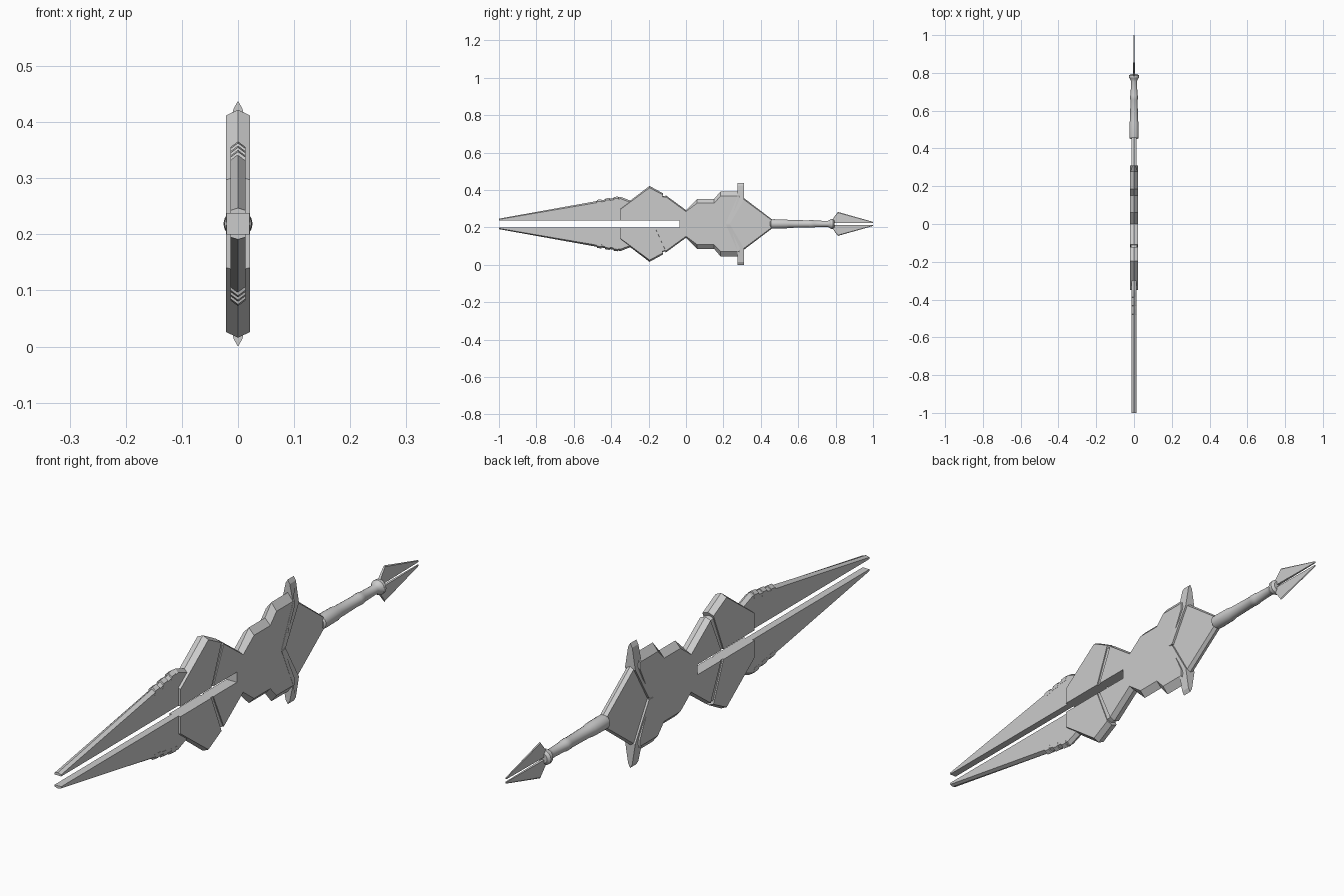
import bpy, bmesh
from math import sin, cos, pi

if "Cube" in bpy.data.objects:
    bpy.data.objects.remove(bpy.data.objects["Cube"])

CZ = 0.219  # height of the long axis


def make(name, bm):
    bmesh.ops.recalc_face_normals(bm, faces=bm.faces)
    me = bpy.data.meshes.new(name)
    bm.to_mesh(me)
    bm.free()
    ob = bpy.data.objects.new(name, me)
    ob.location = (0, 0, CZ)
    bpy.context.collection.objects.link(ob)
    return ob


def plate(name, pts, t, full=False):
    """Flat plate with a ridged rim. pts: (y, w, ridge[, half thickness]);
    half outlines are mirrored in z, full ones are closed across the axis."""
    pts = [p if len(p) == 4 else (*p, t) for p in pts]
    if full:
        pts = pts + [(y, -w, -r, h) for y, w, r, h in reversed(pts) if w > 0]
    bm = bmesh.new()
    left = [bm.verts.new((-h, y, w)) for y, w, r, h in pts]
    mid = [bm.verts.new((0, y, w + r)) for y, w, r, h in pts]
    right = [bm.verts.new((h, y, w)) for y, w, r, h in pts]
    bm.faces.new(left)
    bm.faces.new(right)
    n = len(pts)
    for i in range(n):
        j = (i + 1) % n
        bm.faces.new((left[i], left[j], mid[j], mid[i]))
        bm.faces.new((mid[i], mid[j], right[j], right[i]))
    ob = make(name, bm)
    if not full:
        m = ob.modifiers.new("mirror", 'MIRROR')
        m.use_axis = (False, False, True)
    return ob


def lathe(name, prof, n=16):
    bm = bmesh.new()
    rings = [[bm.verts.new((r * cos(2 * pi * k / n), y, r * sin(2 * pi * k / n)))
              for k in range(n)] for y, r in prof]
    for a, b in zip(rings, rings[1:]):
        for k in range(n):
            j = (k + 1) % n
            bm.faces.new((a[k], a[j], b[j], b[k]))
    bm.faces.new(rings[0])
    bm.faces.new(rings[-1])
    ob = make(name, bm)
    bpy.context.view_layer.objects.active = ob
    ob.select_set(True)
    bpy.ops.object.shade_smooth_by_angle()
    ob.select_set(False)
    return ob


# Twin blades with a gap between them
plate("blades", [(-1, .018, 0), (-1, .024, .004), (-.35, .135, .010),
                 (-.28, .108, .010), (-.28, .018, 0)], .013)

# Small raised teeth on the blade edges
for i, y in enumerate((-.465, -.420, -.375)):
    def edge(v):
        return .135 + (v + .35) * .171
    plate(f"blade_tooth_{i + 1}", [
        (y - .017, edge(y - .017) - .010, 0), (y - .011, edge(y) + .003, .010),
        (y + .012, edge(y) + .006, .010), (y + .016, edge(y) - .010, 0)], .0135)

# Front guard plates
plate("front_guard", [(-.35, .018, 0), (-.35, .078, .007), (-.195, .193, .010),
                      (-.122, .155, .008), (-.178, .018, 0)], .0215)

# Thin strip showing in the groove between guard and body
plate("guard_joint", [(-.20, .018, 0), (-.14, .148, .005),
                      (-.10, .140, .005), (-.14, .018, 0)], .017)

# Main body, forked around the gap
plate("main_body", [(-.035, .018, 0), (-.166, .018, 0), (-.108, .145, .008),
                    (0, .066, .008), (.06, .111, .022), (.15, .111, .022),
                    (.185, .148, .026), (.285, .148, .026), (.285, .125, 0),
                    (.225, 0, 0)], .0205, full=True)

# Rear plate tapering to the grip
plate("rear_plate", [(.20, 0, 0), (.26, .130, 0), (.31, .130, .008),
                     (.46, .018, .006)], .0135, full=True)

# Swept fins
plate("fins", [(.212, .002, 0, .0215), (.276, .145, 0, .021), (.276, .205, .014, .008),
               (.31, .205, .014, .008), (.31, .130, 0, .020), (.235, .002, 0, .0215)], .02)

# Round grip with collars
lathe("grip", [(.45, .018), (.455, .024), (.47, .025), (.535, .024), (.55, .021),
               (.655, .019), (.66, .0205), (.68, .020), (.685, .018), (.755, .016),
               (.765, .019), (.775, .026), (.787, .026), (.795, .017)])

# Split spike at the tail
plate("tail_spikes", [(.78, .005, 0), (.78, .020, 0), (.812, .060, .004, .003),
                      (1, .009, .002, .002), (1, .005, 0, .002)], .005)
